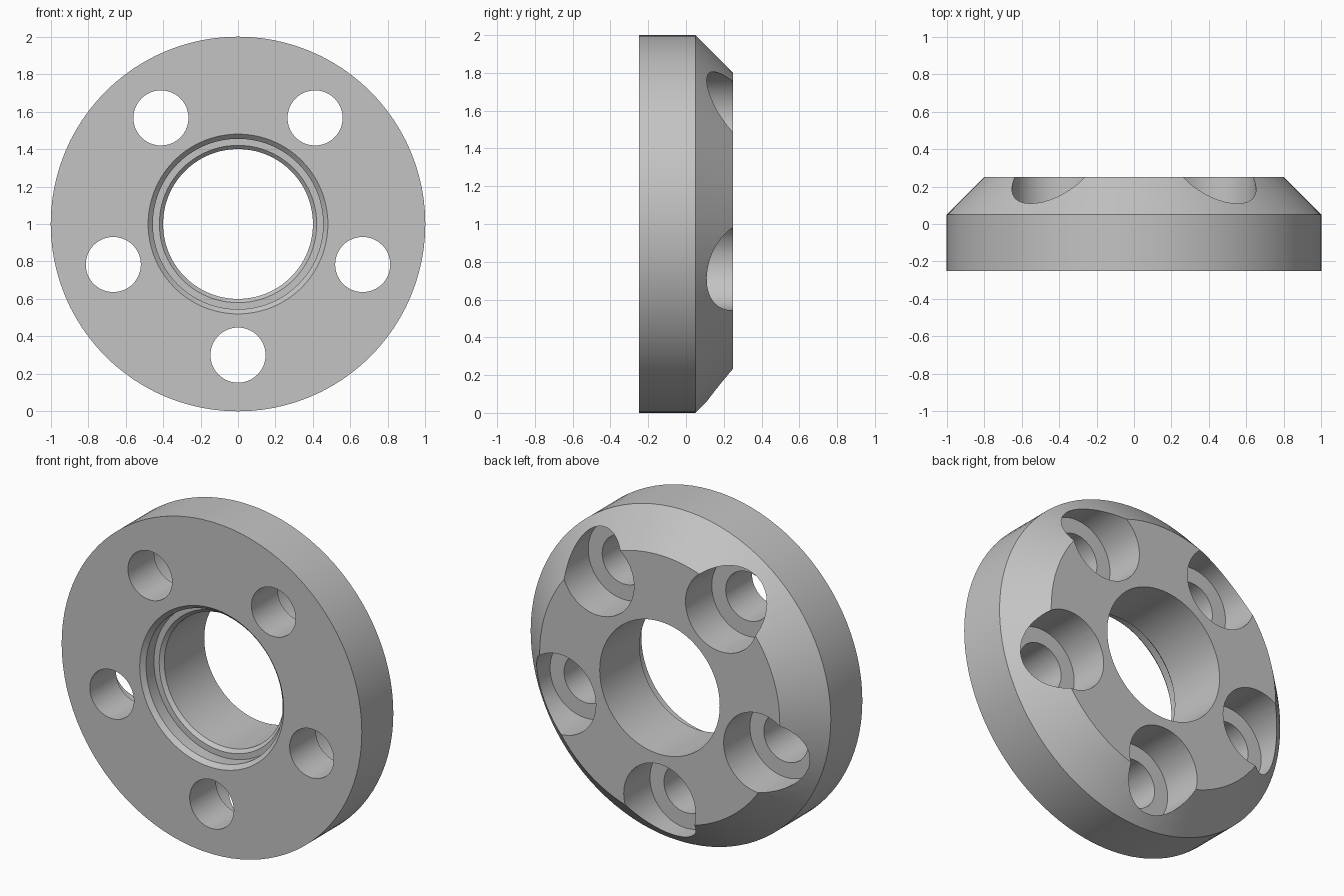
import bpy
import bmesh
import math
from mathutils import Matrix, Vector

cube = bpy.data.objects.get("Cube")
if cube:
    bpy.data.objects.remove(cube)

AXIS = Vector((0, 1, 0))

steel = bpy.data.materials.new("light grey metal")
steel.use_nodes = True
grey = (0.55, 0.55, 0.55, 1)
steel.diffuse_color = grey
steel.node_tree.nodes["Principled BSDF"].inputs["Base Color"].default_value = grey


def lathe(bm, profile, centre, steps):
    """Revolve a closed (radius, y) profile around the y direction."""
    verts = [bm.verts.new(centre + Vector((r, y, 0))) for r, y in profile]
    edges = [bm.edges.new((a, b)) for a, b in zip(verts, verts[1:] + verts[:1])]
    bmesh.ops.spin(bm, geom=verts + edges, cent=centre, axis=AXIS,
                   angle=math.tau, steps=steps, use_merge=True)
    bmesh.ops.remove_doubles(bm, verts=bm.verts, dist=0.0001)


def finish(bm, name):
    loose = [e for e in bm.edges if not e.link_faces]
    bmesh.ops.delete(bm, geom=loose, context='EDGES')
    bmesh.ops.recalc_face_normals(bm, faces=bm.faces)
    mesh = bpy.data.meshes.new(name)
    bm.to_mesh(mesh)
    bm.free()
    mesh.materials.append(steel)
    obj = bpy.data.objects.new(name, mesh)
    bpy.context.collection.objects.link(obj)
    return obj


# Ring body: bevelled back rim, stepped recess in the front of the bore
bm = bmesh.new()
lathe(bm, [(0.48, -0.25), (1, -0.25), (1, 0.05), (0.8, 0.25), (0.4, 0.25),
           (0.4, -0.13), (0.42, -0.15), (0.455, -0.15), (0.455, -0.225)],
      Vector((0, 0, 1)), 96)
flange = finish(bm, "flange_ring")

# Five bolt holes, counterbored from the back
bm = bmesh.new()
for i in range(5):
    turn = Matrix.Rotation(math.tau * i / 5, 3, 'Y')
    centre = Vector((0, 0, 1)) + turn @ Vector((0, 0, -0.7))
    lathe(bm, [(0, -0.4), (0.147, -0.4), (0.147, 0), (0.24, 0),
               (0.24, 0.4), (0, 0.4)], centre, 64)
cutter = finish(bm, "bolt_hole_cutter")
cutter.hide_render = True

cut = flange.modifiers.new("bolt holes", 'BOOLEAN')
cut.operation = 'DIFFERENCE'
cut.solver = 'EXACT'
cut.object = cutter

bpy.ops.object.select_all(action='DESELECT')
flange.select_set(True)
bpy.context.view_layer.objects.active = flange
bpy.ops.object.modifier_apply(modifier=cut.name)
bpy.data.objects.remove(cutter)
bpy.ops.object.shade_smooth_by_angle(angle=math.radians(25))
